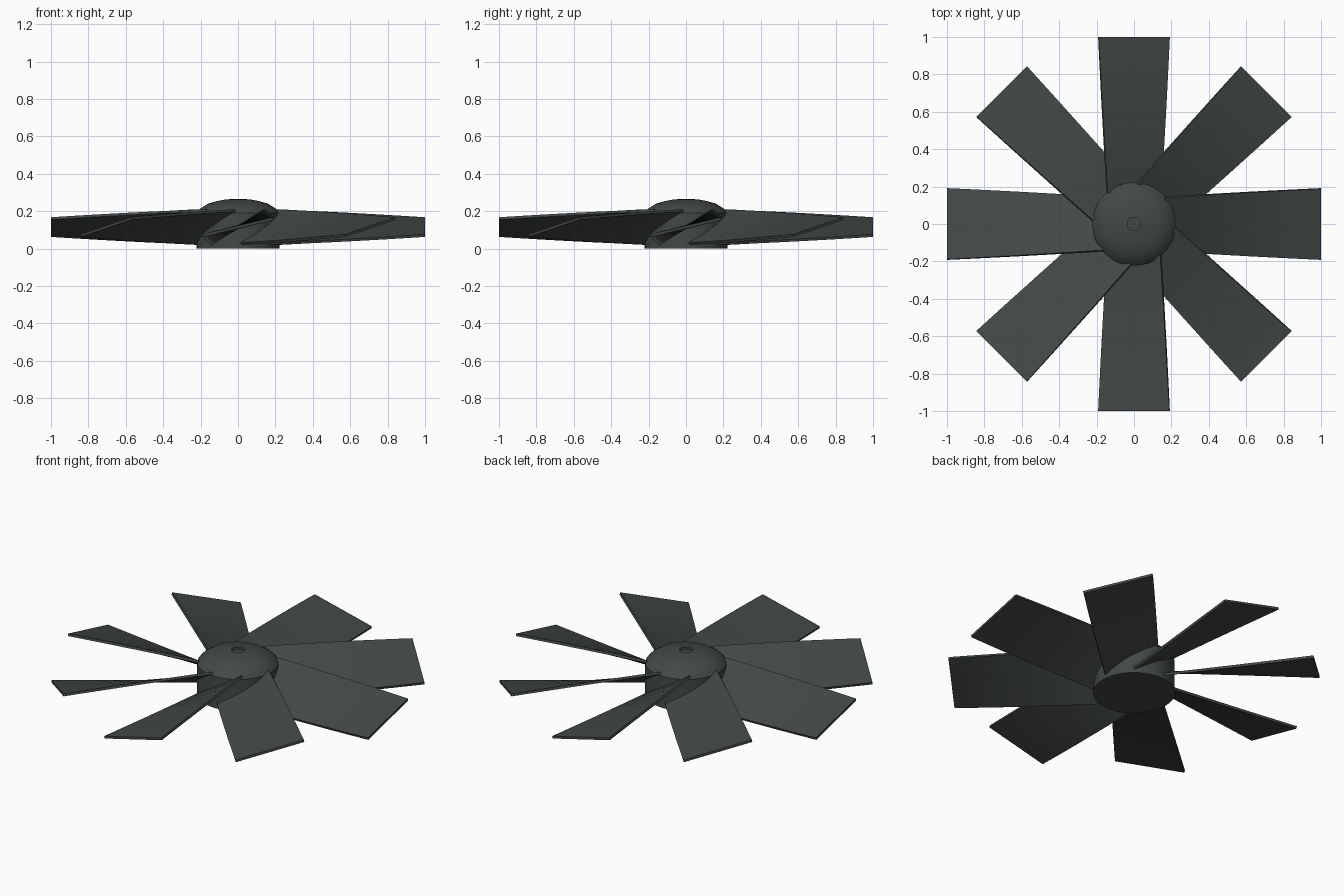
import bpy, bmesh, math

if "Cube" in bpy.data.objects:
    bpy.data.objects.remove(bpy.data.objects["Cube"])

mat = bpy.data.materials.new("dark_slate_grey")
mat.diffuse_color = (0.055, 0.066, 0.063, 1)
mat.use_nodes = True
mat.node_tree.nodes["Principled BSDF"].inputs["Base Color"].default_value = mat.diffuse_color


def finish(name, bm, angle):
    bmesh.ops.recalc_face_normals(bm, faces=bm.faces)
    me = bpy.data.meshes.new(name)
    bm.to_mesh(me)
    bm.free()
    me.materials.append(mat)
    ob = bpy.data.objects.new(name, me)
    bpy.context.collection.objects.link(ob)
    bpy.ops.object.select_all(action='DESELECT')
    ob.select_set(True)
    bpy.context.view_layer.objects.active = ob
    bpy.ops.object.shade_smooth_by_angle(angle=math.radians(angle))
    return ob


# hub: lathed drum with a domed cap and a shallow shaft recess on top
profile = [(0.223, 0), (0.223, 0.19), (0.205, 0.212), (0.16, 0.24), (0.115, 0.253),
           (0.07, 0.262), (0.036, 0.265), (0.036, 0.25)]
N = 32
bm = bmesh.new()
rings = [[bm.verts.new((r * math.cos(2 * math.pi * i / N), r * math.sin(2 * math.pi * i / N), z))
          for i in range(N)] for r, z in profile]
for a, b in zip(rings, rings[1:]):
    for i in range(N):
        j = (i + 1) % N
        bm.faces.new((a[i], a[j], b[j], b[i]))
bm.faces.new(rings[0])
bm.faces.new(rings[-1])
finish("hub", bm, 35)


# blade: thin box section swept outwards, widening and untwisting to the tip
def blade(name, turn):
    bm = bmesh.new()
    steps, thick, mid = 10, 0.014, 0.115
    secs = []
    for k in range(steps + 1):
        t = k / steps
        r = 0.165 + (1 - 0.165) * t
        half = (0.338 + 0.053 * t) / 2
        pitch = math.radians(32 - 18.5 * t)
        c, s = math.cos(pitch), math.sin(pitch)
        ring = []
        for u, v in ((-half, -thick / 2), (half, -thick / 2), (half, thick / 2), (-half, thick / 2)):
            y, z = u * c - v * s, u * s + v * c + mid
            ring.append(bm.verts.new((r, y, z)))
        secs.append(ring)
    for a, b in zip(secs, secs[1:]):
        for i in range(4):
            j = (i + 1) % 4
            bm.faces.new((a[i], a[j], b[j], b[i]))
    bm.faces.new(secs[0])
    bm.faces.new(secs[-1])
    ob = finish(name, bm, 30)
    ob.rotation_euler.z = turn


for n in range(8):
    blade(f"blade_{n + 1}", n * math.pi / 4)
